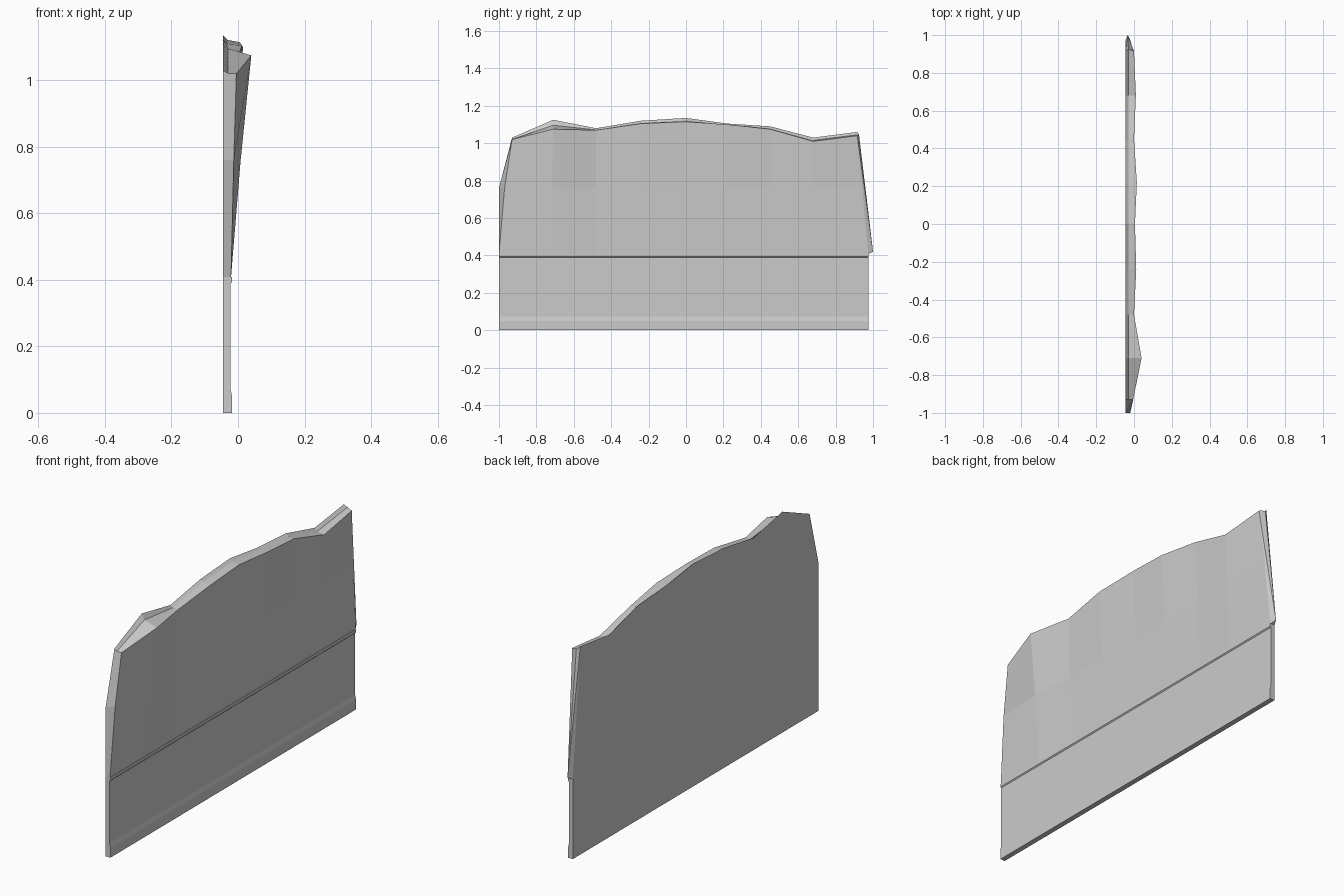
import bpy, bmesh

cube = bpy.data.objects.get("Cube")
if cube:
    bpy.data.objects.remove(cube, do_unlink=True)

grey = bpy.data.materials.new("plain_grey")
grey.use_nodes = True
COLOUR = (0.6, 0.6, 0.6, 1)
grey.diffuse_color = COLOUR
grey.node_tree.nodes["Principled BSDF"].inputs["Base Color"].default_value = COLOUR

BACK, LEDGE = -0.045, 0.408


def finish(name, bm):
    bmesh.ops.remove_doubles(bm, verts=bm.verts, dist=0.0005)
    bmesh.ops.recalc_face_normals(bm, faces=bm.faces)
    mesh = bpy.data.meshes.new(name)
    bm.to_mesh(mesh)
    bm.free()
    mesh.materials.append(grey)
    bpy.context.collection.objects.link(bpy.data.objects.new(name, mesh))


# Lower wall: skirting, flat panel and rail as one extruded profile
profile = [(BACK, 0), (-0.018, 0), (-0.018, 0.05), (-0.023, 0.073), (-0.023, 0.388),
           (-0.018, 0.393), (-0.018, LEDGE), (BACK, LEDGE)]
bm = bmesh.new()
face = bm.faces.new([bm.verts.new((x, -1, z)) for x, z in profile])
moved = bmesh.ops.extrude_face_region(bm, geom=[face])["geom"]
bmesh.ops.translate(bm, vec=(0, 1.975, 0),
                    verts=[v for v in moved if isinstance(v, bmesh.types.BMVert)])
finish("lower_wall", bm)

# Upper wall: broken top edge given per column as
# (y at ledge, y at top, back top z, front top z, front top x)
columns = [(-1, -0.93, 1.03, 1.02, -0.005), (-0.72, -0.71, 1.125, 1.075, 0.04),
           (-0.48, -0.48, 1.08, 1.07, 0.0), (-0.24, -0.24, 1.12, 1.105, 0.012),
           (0, 0, 1.135, 1.115, 0.005), (0.22, 0.22, 1.105, 1.1, 0.015),
           (0.45, 0.45, 1.09, 1.075, 0.0), (0.68, 0.68, 1.03, 1.01, 0.01),
           (0.975, 0.915, 1.06, 1.04, 0.0)]
MID_Z = 0.76
bm = bmesh.new()
loops = []
for i, (y0, y1, zb, zf, xf) in enumerate(columns):
    first, last = i == 0, i == len(columns) - 1
    t = (MID_Z - LEDGE) / (zf - LEDGE)
    y_mid = y0 + (y1 - y0) * t
    y_back = -1 if first else y_mid
    bulge = 0.025 if last else 0
    x_mid = -0.021 + (xf + 0.021) * t * 0.9
    # ring from front foot, over the broken top, down to the back foot
    ring = [(-0.021, y0, LEDGE), (x_mid, -0.97 if first else y_mid, MID_Z), (xf, y1, zf),
            (-0.03, y1 + bulge * 0.4, (zb + zf) / 2 - 0.004), (BACK, y1, zb),
            (BACK, y_back, MID_Z), (BACK, y0, LEDGE)]
    if last:
        # ragged end ridge
        ring.append((-0.033, y0 + bulge, LEDGE + 0.012))
    loops.append([bm.verts.new(p) for p in ring])

for a, b in zip(loops, loops[1:]):
    for k in range(7):
        j = (k + 1) % 7
        bm.faces.new((a[k], b[k], b[j], a[j]))

# End faces: a plain cap, and a fan folded out along the ridge
s, e = loops[0], loops[-1]
bm.faces.new((s[0], s[1], s[5], s[6]))
bm.faces.new((s[1], s[2], s[3], s[4], s[5]))
for k in range(3):
    bm.faces.new((e[k], e[k + 1], e[7]))
for k in range(3, 6):
    bm.faces.new((e[k], e[k + 1], e[7]))
bm.faces.new((e[6], e[0], e[7]))
finish("upper_wall", bm)
